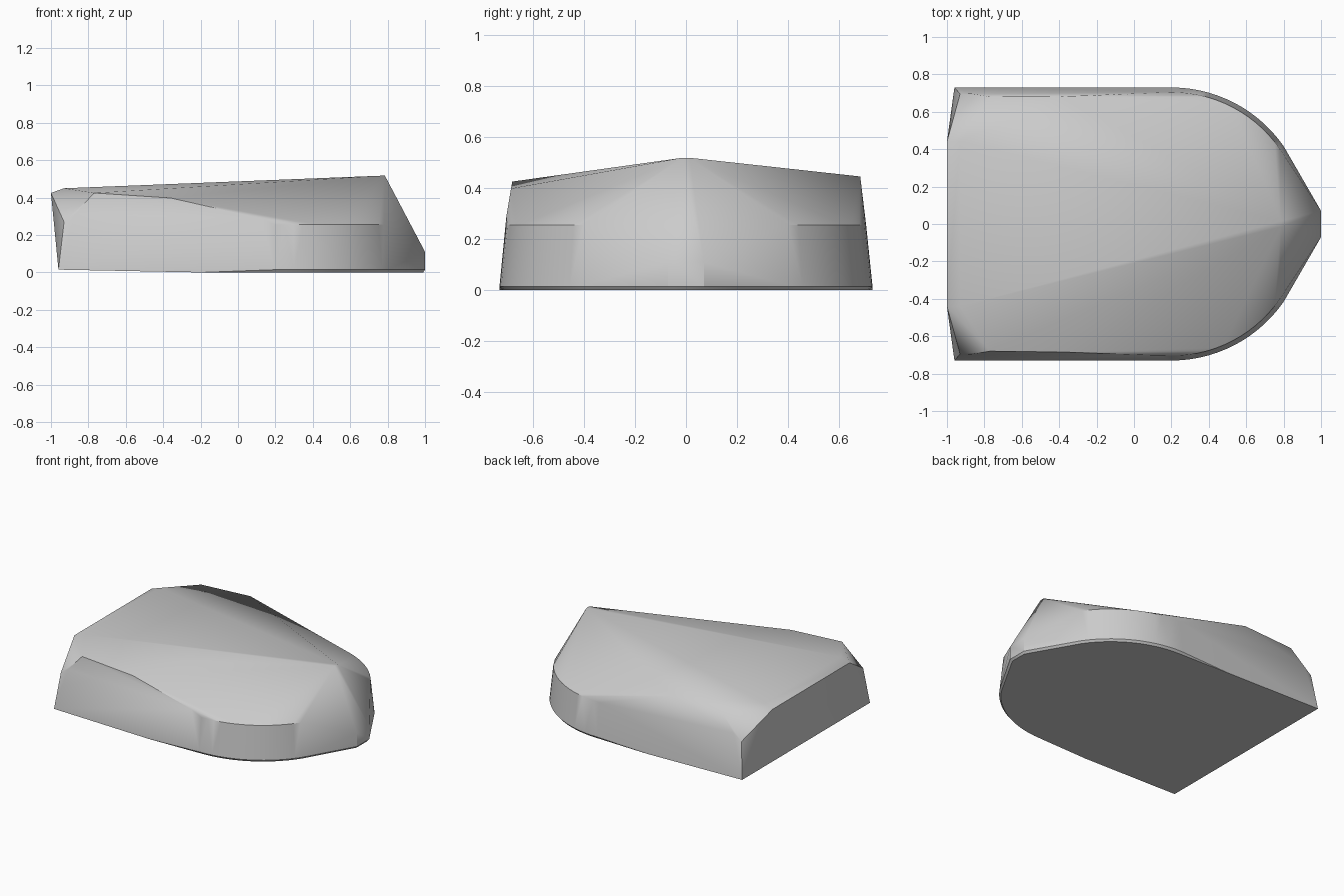
import bpy, bmesh, math

cube = bpy.data.objects.get("Cube")
if cube:
    bpy.data.objects.remove(cube, do_unlink=True)


def make_material(name, rgb):
    mat = bpy.data.materials.new(name)
    mat.use_nodes = True
    color = (*rgb, 1.0)
    mat.diffuse_color = color
    mat.node_tree.nodes["Principled BSDF"].inputs["Base Color"].default_value = color
    return mat


def arc(radius, z, side, last=34.6, steps=14):
    """Quarter of the rounded front, from the straight flank to the nose."""
    points = []
    for i in range(steps + 1):
        a = math.radians(90 + (last - 90) * i / steps)
        points.append((0.2 + radius * math.cos(a), side * radius * math.sin(a), z))
    return points


points = []
for side in (-1, 1):
    # Rounded plan: inset sole, base edge and shoulder rim
    points += arc(0.718, 0.0, side)
    points += arc(0.73, 0.015, side)
    points += arc(0.705, 0.255, side)
    # Features shared by both sides
    paired = [
        (-0.96, 0.73, 0.015),   # rear base corner
        (-0.20, 0.73, 0.0),     # flat of the sole
        (-0.93, 0.695, 0.27),   # rear corner chamfer
        (-0.87, 0.697, 0.315),
        (-0.77, 0.68, 0.425),   # rear top corner
        (-1.00, 0.44, 0.425),   # rear top edge
        (-0.93, 0.44, 0.45),
        (1.00, 0.07, 0.11),     # blunt nose
        (1.00, 0.07, 0.015),
        (0.99, 0.06, 0.0),
        (0.785, 0.015, 0.518),  # peak
    ]
    points += [(x, side * y, z) for x, y, z in paired]

# The upper flank is fuller on one side than the other
points += [(-0.36, -0.685, 0.398), (0.12, -0.703, 0.29), (-0.38, 0.682, 0.445)]

# Wrap the control points in a single faceted shell
bm = bmesh.new()
for p in points:
    bm.verts.new(p)
hull = bmesh.ops.convex_hull(bm, input=bm.verts[:])
spare = {v for v in hull["geom_interior"] + hull["geom_unused"]
         if isinstance(v, bmesh.types.BMVert)}
bmesh.ops.delete(bm, geom=list(spare), context="VERTS")
bmesh.ops.recalc_face_normals(bm, faces=bm.faces[:])

mesh = bpy.data.meshes.new("shell")
bm.to_mesh(mesh)
bm.free()
shell = bpy.data.objects.new("shell", mesh)
bpy.context.scene.collection.objects.link(shell)
mesh.materials.append(make_material("light grey", (0.6, 0.6, 0.6)))

# Smooth curves, crisp creases
bpy.ops.object.select_all(action="DESELECT")
shell.select_set(True)
bpy.context.view_layer.objects.active = shell
bpy.ops.object.shade_smooth_by_angle(angle=math.radians(30))
